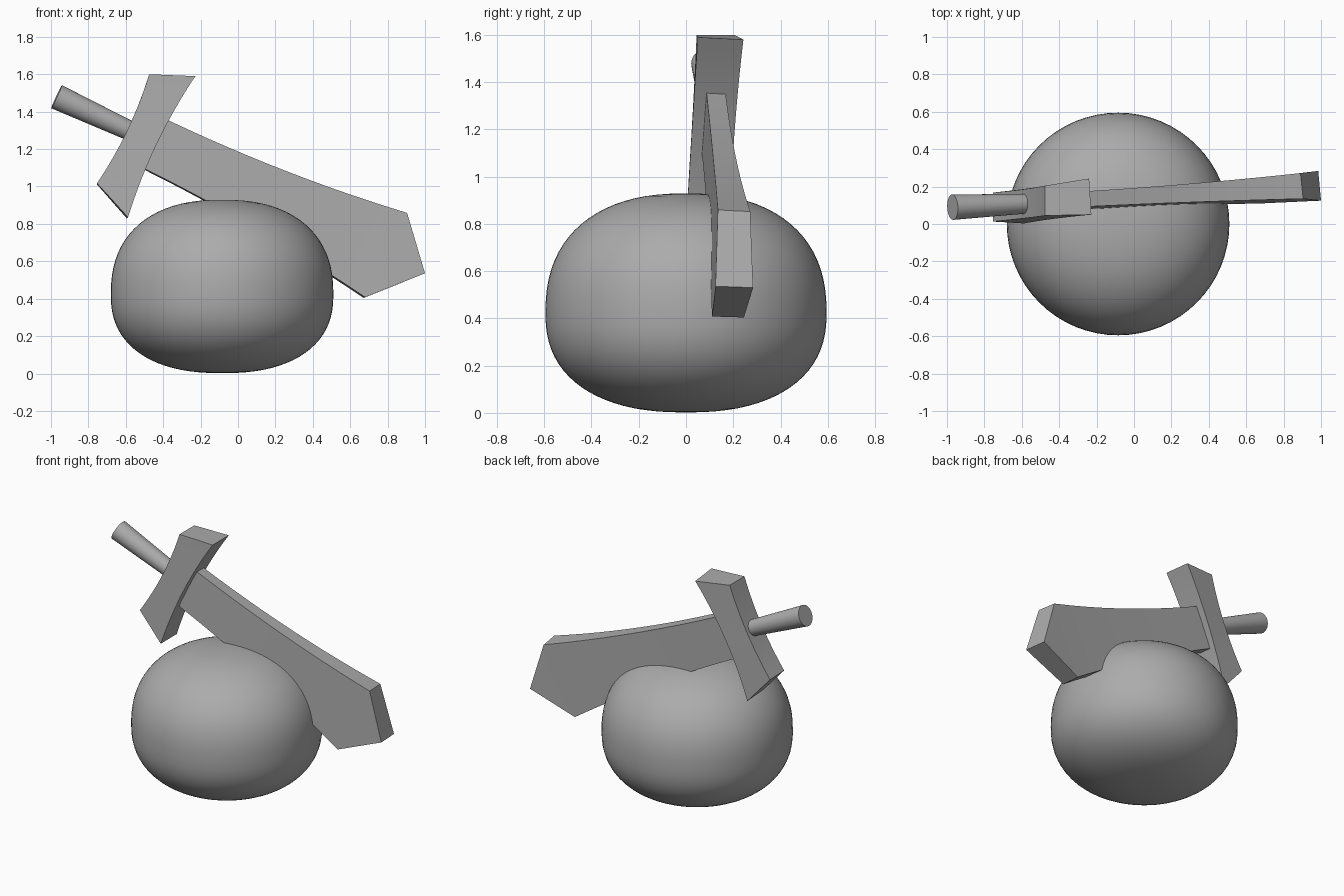
import bpy, bmesh, math
from mathutils import Vector

if "Cube" in bpy.data.objects:
    bpy.data.objects.remove(bpy.data.objects["Cube"])

grey = bpy.data.materials.new("mid_grey")
grey.diffuse_color = (0.41, 0.41, 0.41, 1)
grey.use_nodes = True
grey.node_tree.nodes["Principled BSDF"].inputs["Base Color"].default_value = grey.diffuse_color


def finish(name, bm, smooth_angle=30):
    bmesh.ops.recalc_face_normals(bm, faces=bm.faces)
    me = bpy.data.meshes.new(name)
    bm.to_mesh(me)
    bm.free()
    me.materials.append(grey)
    ob = bpy.data.objects.new(name, me)
    bpy.context.collection.objects.link(ob)
    bpy.ops.object.select_all(action='DESELECT')
    bpy.context.view_layer.objects.active = ob
    ob.select_set(True)
    bpy.ops.object.shade_smooth_by_angle(angle=math.radians(smooth_angle))
    return ob


def flared_loft(bm, start, mid, end, steps=12):
    """Four-cornered beam whose sections pass through start, mid and end."""
    rings = []
    for i in range(steps + 1):
        t = i / steps
        w = ((1 - t) * (1 - 2 * t), 4 * t * (1 - t), t * (2 * t - 1))
        rings.append([bm.verts.new(Vector(a) * w[0] + Vector(b) * w[1] + Vector(c) * w[2])
                      for a, b, c in zip(start, mid, end)])
    for r, s in zip(rings, rings[1:]):
        for k in range(4):
            n = (k + 1) % 4
            bm.faces.new((r[k], r[n], s[n], s[k]))
    bm.faces.new(rings[0])
    return rings[-1]


# round squashed body: superellipse profile turned around its axis
bm = bmesh.new()
vs, n, rings = [], 2.35, 40
for i in range(rings + 1):
    a = -math.pi / 2 + math.pi * i / rings
    c, s = max(math.cos(a), 0), math.sin(a)
    h = 0.507 if s > 0 else 0.42
    r = 0.595 * c ** (2 / n) if 0 < i < rings else 0
    vs.append(bm.verts.new((r, 0, 0.422 + math.copysign(h * abs(s) ** (2 / n), s))))
es = [bm.edges.new(p) for p in zip(vs, vs[1:])]
bmesh.ops.spin(bm, geom=vs + es, cent=(0, 0, 0), axis=(0, 0, 1),
               angle=math.tau, steps=64)
bmesh.ops.remove_doubles(bm, verts=bm.verts, dist=1e-4)
body = finish("body", bm, 60)
body.location.x = -0.085

# sword blade, waisted in the middle, with a skewed point
# corners: top front, bottom front, bottom back, top back
bm = bmesh.new()
tf, bf, bb, tb = flared_loft(
    bm,
    [(-0.375, 0.087, 1.355), (-0.497, 0.068, 1.094), (-0.502, 0.155, 1.09), (-0.38, 0.168, 1.35)],
    [(0.264, 0.115, 1.08), (0.092, 0.094, 0.777), (0.085, 0.195, 0.773), (0.256, 0.212, 1.077)],
    [(0.904, 0.135, 0.859), (0.68, 0.11, 0.408), (0.672, 0.245, 0.404), (0.89, 0.272, 0.852)])
pf = bm.verts.new((1.0, 0.125, 0.536))
pb = bm.verts.new((0.985, 0.284, 0.53))
for f in ((tf, pf, pb, tb), (pf, bf, bb, pb), (tf, bf, pf), (tb, pb, bb)):
    bm.faces.new(f)
finish("blade", bm)

# cross guard; corners: left front, right front, right back, left back
bm = bmesh.new()
last = flared_loft(
    bm,
    [(-0.475, 0.045, 1.60), (-0.228, 0.05, 1.59), (-0.24, 0.243, 1.58), (-0.475, 0.205, 1.60)],
    [(-0.592, 0.03, 1.30), (-0.435, 0.027, 1.226), (-0.443, 0.208, 1.222), (-0.594, 0.185, 1.296)],
    [(-0.754, 0.013, 1.017), (-0.588, 0.003, 0.835), (-0.595, 0.185, 0.83), (-0.755, 0.168, 1.012)])
bm.faces.new(last)
finish("cross_guard", bm)

# tapered round grip
a, b = Vector((-0.97, 0.09, 1.48)), Vector((-0.54, 0.11, 1.28))
bm = bmesh.new()
bmesh.ops.create_cone(bm, cap_ends=True, segments=32, radius1=0.068, radius2=0.051,
                      depth=(b - a).length)
grip = finish("grip", bm)
grip.location = (a + b) / 2
grip.rotation_euler = (b - a).to_track_quat('Z', 'Y').to_euler()
